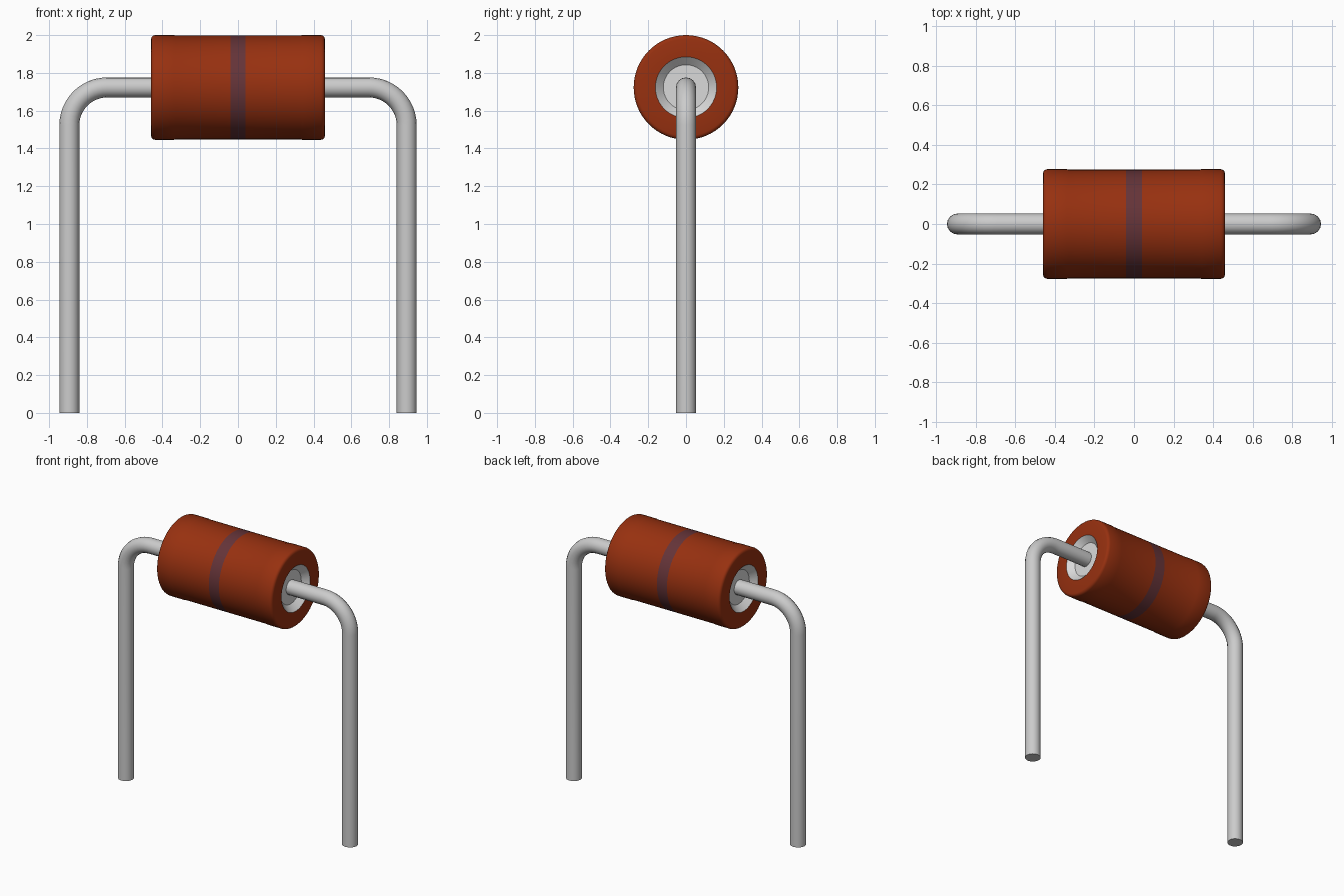
import bpy
import bmesh
import math
from mathutils import Vector

cube = bpy.data.objects.get("Cube")
if cube:
    bpy.data.objects.remove(cube, do_unlink=True)

AXIS_Z = 1.723      # height of the body's axis
WIRE_R = 0.053
WIRE_X = 0.893
BEND = 0.2


def make_material(name, rgb):
    mat = bpy.data.materials.new(name)
    mat.use_nodes = True
    colour = (*rgb, 1.0)
    mat.diffuse_color = colour
    mat.node_tree.nodes["Principled BSDF"].inputs["Base Color"].default_value = colour
    return mat


rust = make_material("rust red coating", (0.31, 0.03, 0.005))
purple = make_material("dull purple band", (0.13, 0.034, 0.04))
wire_grey = make_material("wire grey", (0.60, 0.60, 0.60))
cap_grey = make_material("pale cap grey", (0.70, 0.70, 0.70))


def smooth(obj, degrees):
    bpy.ops.object.select_all(action="DESELECT")
    obj.select_set(True)
    bpy.context.view_layer.objects.active = obj
    bpy.ops.object.shade_smooth_by_angle(angle=math.radians(degrees))


def lathe(name, profile, materials, segments=64):
    """Spin (x, radius) points about the body's axis."""
    bm = bmesh.new()
    rings = []
    for x, r in profile:
        rings.append([bm.verts.new((x, r * math.sin(a), r * math.cos(a)))
                      for a in (2 * math.pi * i / segments for i in range(segments))])
    for a, b in zip(rings, rings[1:]):
        for i in range(segments):
            j = (i + 1) % segments
            bm.faces.new((a[i], a[j], b[j], b[i]))
    bm.faces.new(rings[0])
    bm.faces.new(rings[-1])
    bmesh.ops.recalc_face_normals(bm, faces=bm.faces)
    mesh = bpy.data.meshes.new(name)
    bm.to_mesh(mesh)
    bm.free()
    for mat in materials:
        mesh.materials.append(mat)
    obj = bpy.data.objects.new(name, mesh)
    obj.location.z = AXIS_Z
    bpy.context.collection.objects.link(obj)
    return obj


# Body: dished ends, rounded rims and slightly raised end sleeves
half = [(0.42, 0.12), (0.46, 0.162), (0.46, 0.257), (0.457, 0.267),
        (0.45, 0.274), (0.44, 0.277), (0.34, 0.277), (0.33, 0.2745), (0.04, 0.2745)]
profile = [(-x, r) for x, r in half] + [(x, r) for x, r in reversed(half)]
body = lathe("resistor_body", profile, [rust, purple, cap_grey])
for face in body.data.polygons:
    c = face.center
    if abs(c.x) < 0.03 and math.hypot(c.y, c.z) > 0.2:
        face.material_index = 1          # painted middle band
    elif abs(c.x) < 0.455 and math.hypot(c.y, c.z) < 0.16:
        face.material_index = 2          # metal dish in each end
smooth(body, 35)


# Bent wire legs, mirrored left and right
def make_leg(name, side):
    points = [Vector((side * 0.40, 0, AXIS_Z))]
    for i in range(13):
        a = math.pi / 2 * (1 - i / 12)
        points.append(Vector((side * (WIRE_X - BEND + BEND * math.cos(a)), 0,
                              AXIS_Z - BEND + BEND * math.sin(a))))
    points.append(Vector((side * WIRE_X, 0, 0)))
    curve = bpy.data.curves.new(name, "CURVE")
    curve.dimensions = "3D"
    curve.bevel_depth = WIRE_R
    curve.bevel_resolution = 6
    curve.use_fill_caps = True
    spline = curve.splines.new("POLY")
    spline.points.add(len(points) - 1)
    for p, co in zip(spline.points, points):
        p.co = (*co, 1)
    curve.materials.append(wire_grey)
    obj = bpy.data.objects.new(name, curve)
    bpy.context.collection.objects.link(obj)
    bpy.ops.object.select_all(action="DESELECT")
    obj.select_set(True)
    bpy.context.view_layer.objects.active = obj
    bpy.ops.object.convert(target="MESH")
    leg = bpy.context.view_layer.objects.active
    # Weld the end caps to the tube
    bm = bmesh.new()
    bm.from_mesh(leg.data)
    bmesh.ops.remove_doubles(bm, verts=bm.verts, dist=0.0005)
    bmesh.ops.recalc_face_normals(bm, faces=bm.faces)
    bm.to_mesh(leg.data)
    bm.free()
    smooth(leg, 40)


make_leg("left_wire_leg", 1)
make_leg("right_wire_leg", -1)
